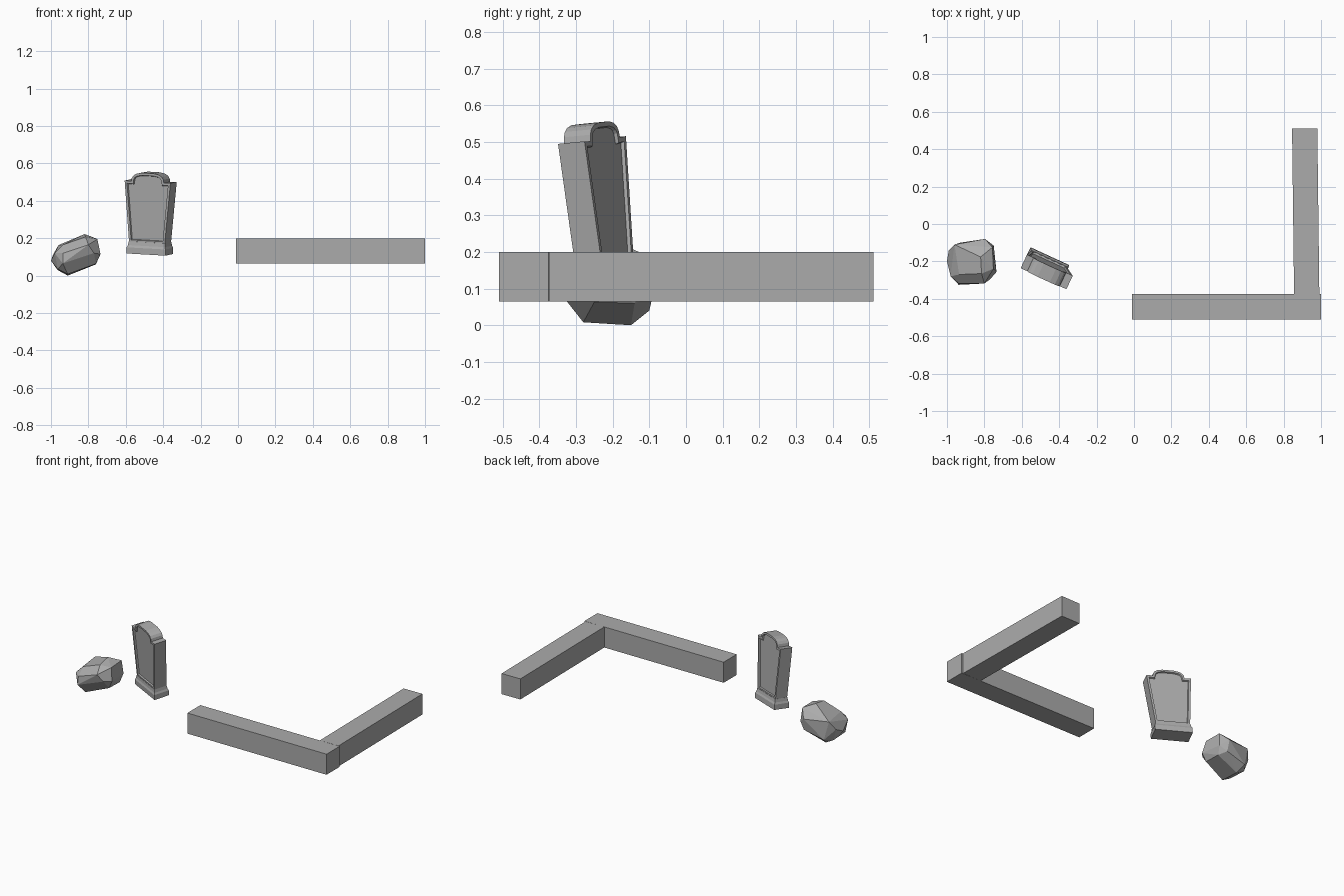
import bpy, bmesh, math
from mathutils import Matrix, Vector

if "Cube" in bpy.data.objects:
    bpy.data.objects.remove(bpy.data.objects["Cube"])

stone = bpy.data.materials.new("stone_grey")
stone.diffuse_color = (0.41, 0.41, 0.41, 1)
stone.use_nodes = True
stone.node_tree.nodes["Principled BSDF"].inputs["Base Color"].default_value = stone.diffuse_color


def finish(name, bm, matrix=Matrix()):
    bmesh.ops.recalc_face_normals(bm, faces=bm.faces)
    mesh = bpy.data.meshes.new(name)
    bm.to_mesh(mesh)
    bm.free()
    mesh.materials.append(stone)
    obj = bpy.data.objects.new(name, mesh)
    bpy.context.collection.objects.link(obj)
    obj.matrix_world = matrix
    return obj


def beam(name, size, centre, turn=0):
    bm = bmesh.new()
    bmesh.ops.create_cube(bm, size=1, matrix=Matrix.Diagonal((*size, 1)))
    finish(name, bm, Matrix.Translation(centre) @ Matrix.Rotation(math.radians(turn), 4, 'Z'))


# Two low kerb beams meeting in an L
beam("front_kerb", (1.01, 0.135, 0.135), (0.495, -0.443, 0.132))
beam("side_kerb", (0.135, 0.885, 0.135), (0.918, 0.068, 0.132), 0.7)

# Headstone placement: turned left, leaning forward and slightly sideways
place = (Matrix.Translation((-0.471, -0.217, 0.117))
         @ Matrix.Rotation(math.radians(-25), 4, 'Z')
         @ Matrix.Rotation(math.radians(5), 4, 'X')
         @ Matrix.Rotation(math.radians(3), 4, 'Y'))

# Headstone slab: tapered outline with shoulders and a rounded crown
half = [(0.105, 0.06), (0.135, 0.39), (0.096, 0.388), (0.093, 0.406),
        (0.083, 0.420), (0.066, 0.430), (0.036, 0.436)]
outline = half + [(-x, z) for x, z in reversed(half)]
bm = bmesh.new()
front = bm.faces.new([bm.verts.new((x, -0.04, z)) for x, z in outline])
ext = bmesh.ops.extrude_face_region(bm, geom=[front], use_keep_orig=True)
bmesh.ops.translate(bm, vec=(0, 0.08, 0),
                    verts=[g for g in ext["geom"] if isinstance(g, bmesh.types.BMVert)])
bmesh.ops.recalc_face_normals(bm, faces=bm.faces)
# Sunken panel on both faces
panels = [f for f in bm.faces if abs(f.normal.y) > 0.9]
bmesh.ops.inset_region(bm, faces=panels, thickness=0.013, use_even_offset=True)
bmesh.ops.inset_region(bm, faces=panels, thickness=0.003, depth=-0.009, use_even_offset=True)
finish("headstone_slab", bm, place)

# Headstone plinth: stacked rectangular rings forming a coved foot
rings = [(0.114, 0.050, 0), (0.114, 0.050, 0.033), (0.109, 0.045, 0.045), (0.106, 0.042, 0.065)]
bm = bmesh.new()
loops = [[bm.verts.new((sx * w, sy * d, z)) for sx, sy in ((-1, -1), (1, -1), (1, 1), (-1, 1))]
         for w, d, z in rings]
for low, high in zip(loops, loops[1:]):
    for i in range(4):
        j = (i + 1) % 4
        bm.faces.new((low[i], low[j], high[j], high[i]))
bm.faces.new(loops[0])
bm.faces.new(loops[-1])
finish("headstone_plinth", bm, place)

# Boulder: convex faceted rock
points = [
    (-.82, -.176, .222), (-.815, -.265, .207), (-.935, -.27, .165), (-.96, -.11, .163),
    (-.757, -.125, .198), (-.752, -.24, .195), (-.735, -.256, .115), (-.75, -.115, .11),
    (-.76, -.14, .06), (-.76, -.25, .063), (-.937, -.325, .065), (-.77, -.296, .12),
    (-.80, -.318, .165), (-.935, -.318, .12), (-.797, -.08, .15), (-.79, -.092, .075),
    (-.93, -.1, .04), (-1, -.2, .08), (-.98, -.28, .12), (-.99, -.14, .11),
    (-.965, -.15, .03), (-.963, -.275, .035), (-.91, -.28, .008), (-.91, -.15, .0)]
bm = bmesh.new()
for p in points:
    bm.verts.new(Vector(p))
bmesh.ops.convex_hull(bm, input=bm.verts)
bmesh.ops.dissolve_limit(bm, angle_limit=math.radians(9), verts=bm.verts, edges=bm.edges)
finish("boulder", bm)
